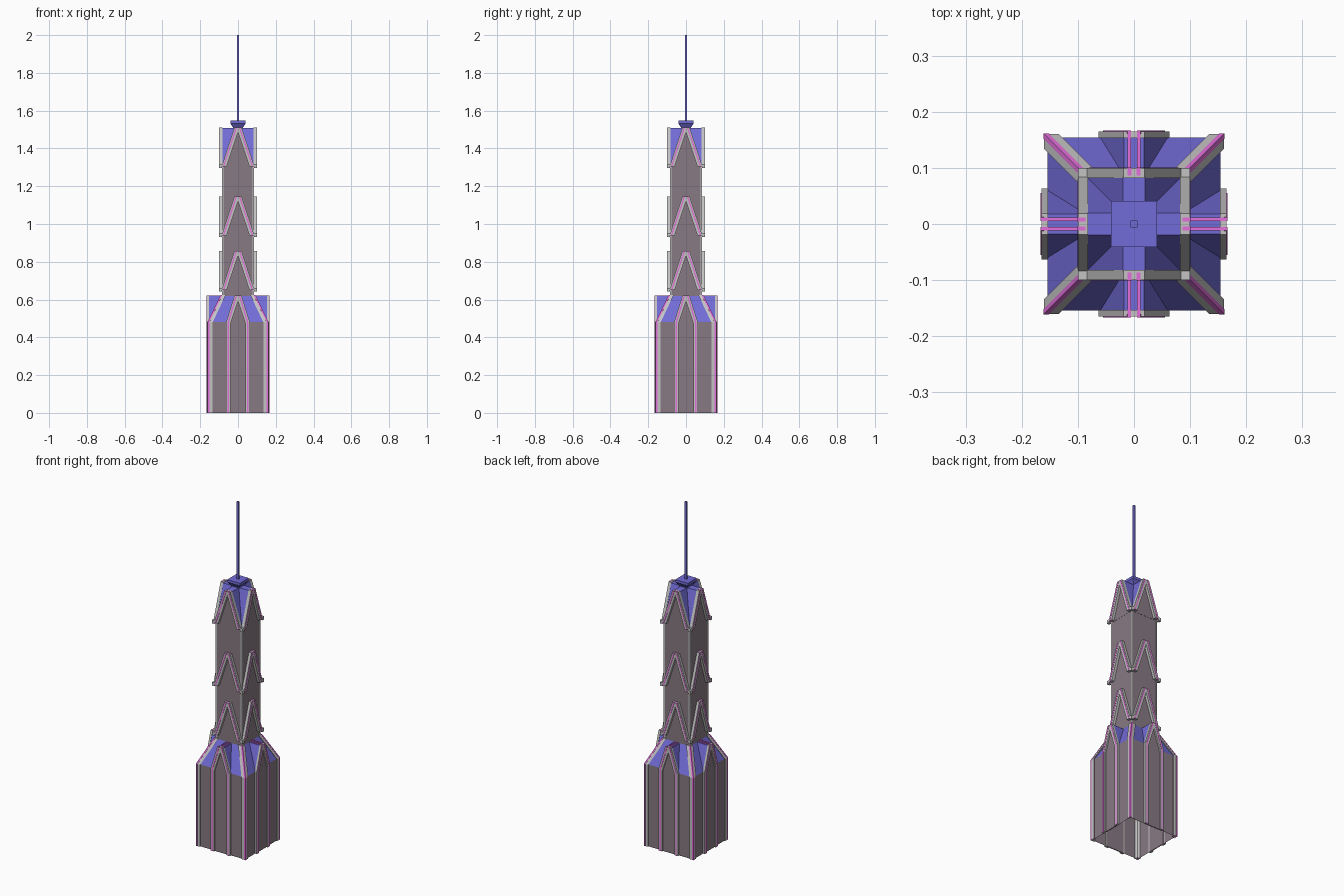
import bpy, bmesh, math
from mathutils import Matrix, Vector

if "Cube" in bpy.data.objects:
    bpy.data.objects.remove(bpy.data.objects["Cube"])


def mat(name, rgb):
    m = bpy.data.materials.new(name)
    m.diffuse_color = (*rgb, 1)
    m.use_nodes = True
    m.node_tree.nodes["Principled BSDF"].inputs["Base Color"].default_value = m.diffuse_color
    return m


STONE = mat("brown grey wall", (0.25, 0.195, 0.23))
TRIM = mat("light grey trim", (0.56, 0.55, 0.55))
PINK = mat("pink light strip", (0.78, 0.16, 0.72))
BLUE = mat("blue roof", (0.17, 0.15, 0.68))


def finish(name, bm, mats, rule=None, turns=1):
    """Repeat the part around the tower, colour it by a rule, make the object."""
    src = bm.faces[:]
    for i in range(1, turns):
        new = bmesh.ops.duplicate(bm, geom=src)["geom"]
        bmesh.ops.rotate(bm, verts=[g for g in new if isinstance(g, bmesh.types.BMVert)],
                         matrix=Matrix.Rotation(i * math.pi / 2, 3, 'Z'))
    bmesh.ops.recalc_face_normals(bm, faces=bm.faces[:])
    if rule:
        for f in bm.faces:
            f.material_index = rule(f)
    me = bpy.data.meshes.new(name)
    bm.to_mesh(me)
    bm.free()
    for m in mats:
        me.materials.append(m)
    ob = bpy.data.objects.new(name, me)
    bpy.context.collection.objects.link(ob)
    return ob


def loft(bm, loops, bottom=True, top=True):
    """Skin between loops of equal point count."""
    vs = [[bm.verts.new(p) for p in lp] for lp in loops]
    n = len(vs[0])
    for a, b in zip(vs, vs[1:]):
        for i in range(n):
            j = (i + 1) % n
            bm.faces.new((a[i], a[j], b[j], b[i]))
    if bottom:
        bm.faces.new(vs[0][::-1])
    if top:
        bm.faces.new(vs[-1])


def square(h, z):
    return [(-h, -h, z), (h, -h, z), (h, h, z), (-h, h, z)]


def prism(bm, pts, front, back):
    """Extrude an (x, z) outline towards the front, from depth back to front."""
    loft(bm, [[(x, -d, z) for x, z in pts] for d in (front, back)])


def both(bm, pts, front, back):
    for s in (1, -1):
        prism(bm, [(s * x, z) for x, z in pts], front, back)


def towers(name, rings, mats, rule=None, bottom=False, top=True):
    bm = bmesh.new()
    loft(bm, [square(h, z) for h, z in rings], bottom, top)
    return finish(name, bm, mats, rule)


# base walls with sloping roof, open underneath
towers("base_body", [(0.154, 0), (0.154, 0.48), (0.085, 0.62)], [STONE, BLUE],
       lambda f: int(f.normal.z > 0.2), top=False)

# base gable panels and their roofs
bm = bmesh.new()
prism(bm, [(-.055, 0), (.055, 0), (.055, .48), (.012, .61), (-.012, .61), (-.055, .48)], .157, .152)
finish("base_gable_panel", bm, [STONE], turns=4)
bm = bmesh.new()
prism(bm, [(-.06, .48), (.06, .48), (.018, .618), (-.018, .618)], .156, .083)
finish("base_gable_roof", bm, [BLUE], turns=4)

# base gable frames: post and rafter, with a pink strip
bm = bmesh.new()
both(bm, [(.063, 0), (.063, .48), (.019, .621), (0, .621), (0, .59), (.004, .58), (.040, .47), (.040, 0)], .165, .153)
finish("base_gable_frame", bm, [TRIM], turns=4)
bm = bmesh.new()
both(bm, [(.055, 0), (.055, .48), (.012, .622), (.005, .622), (.047, .48), (.047, 0)], .1665, .160)
both(bm, [(.005, .615), (.012, .615), (.012, .6215), (.005, .6215)], .160, .085)
finish("base_gable_strip", bm, [PINK], turns=4)


# corner columns of the base, continuing up the roof hips
def corner(name, m, inner, outer, keep):
    bm = bmesh.new()

    def lp(off, z):
        return [(x - off, y - off, z) for x, y in
                ((inner, outer), (keep, keep), (outer, inner), (outer, outer))]
    loft(bm, [lp(0, 0), lp(0, .48), lp(.069, .625)], bottom=False)
    finish(name, bm, [m], turns=4)


corner("corner_rib", TRIM, .134, .160, .142)
corner("corner_rib_strip", PINK, .152, .1612, .150)

# main shaft with corner edging
towers("shaft", [(0.084, 0.60), (0.084, 1.31)], [STONE], top=False)
bm = bmesh.new()
L = ((.077, .0855), (.077, .077), (.0855, .077), (.0855, .0855))
loft(bm, [[(x, y, z) for x, y in L] for z in (.60, 1.31)])
finish("shaft_corner_edge", bm, [TRIM], turns=4)

# crossed gable roofs at the top
bm = bmesh.new()
prism(bm, [(-.085, 1.30), (.085, 1.30), (.02, 1.508), (-.02, 1.508)], .085, -.085)
finish("crown_gables", bm, [BLUE, STONE], lambda f: int(abs(f.normal.z) < 0.1), turns=2)

# three tiers of chevrons with pink strips and corner blocks
for tier, (zb, zt) in enumerate(((.65, .857), (.94, 1.145), (1.305, 1.511)), 1):
    def edge(off, z):
        return (.087 - off - .068 * (z - zb) / (zt - zb), z)
    apex = zt - (.027 - .019) / .068 * (zt - zb)
    bm = bmesh.new()
    both(bm, [edge(0, zb), edge(0, zt), (0, zt), (0, apex), edge(.027, zb)], .0995, .082)
    lo, hi = zb - .008, zb + .012
    loft(bm, [[(.084, .084, z), (.0995, .084, z), (.0995, .0995, z), (.084, .0995, z)] for z in (lo, hi)])
    finish("chevron_%d" % tier, bm, [TRIM], turns=4)
    bm = bmesh.new()
    both(bm, [edge(.007, zb), edge(.007, zt + .001), edge(.014, zt + .001), edge(.014, zb)], .1008, .086)
    finish("chevron_strip_%d" % tier, bm, [PINK], turns=4)

# cap and mast
towers("cap", [(.022, 1.505), (.041, 1.532), (.041, 1.547)], [BLUE], bottom=True)
towers("mast", [(.006, 1.54), (.006, 2.0)], [BLUE])
